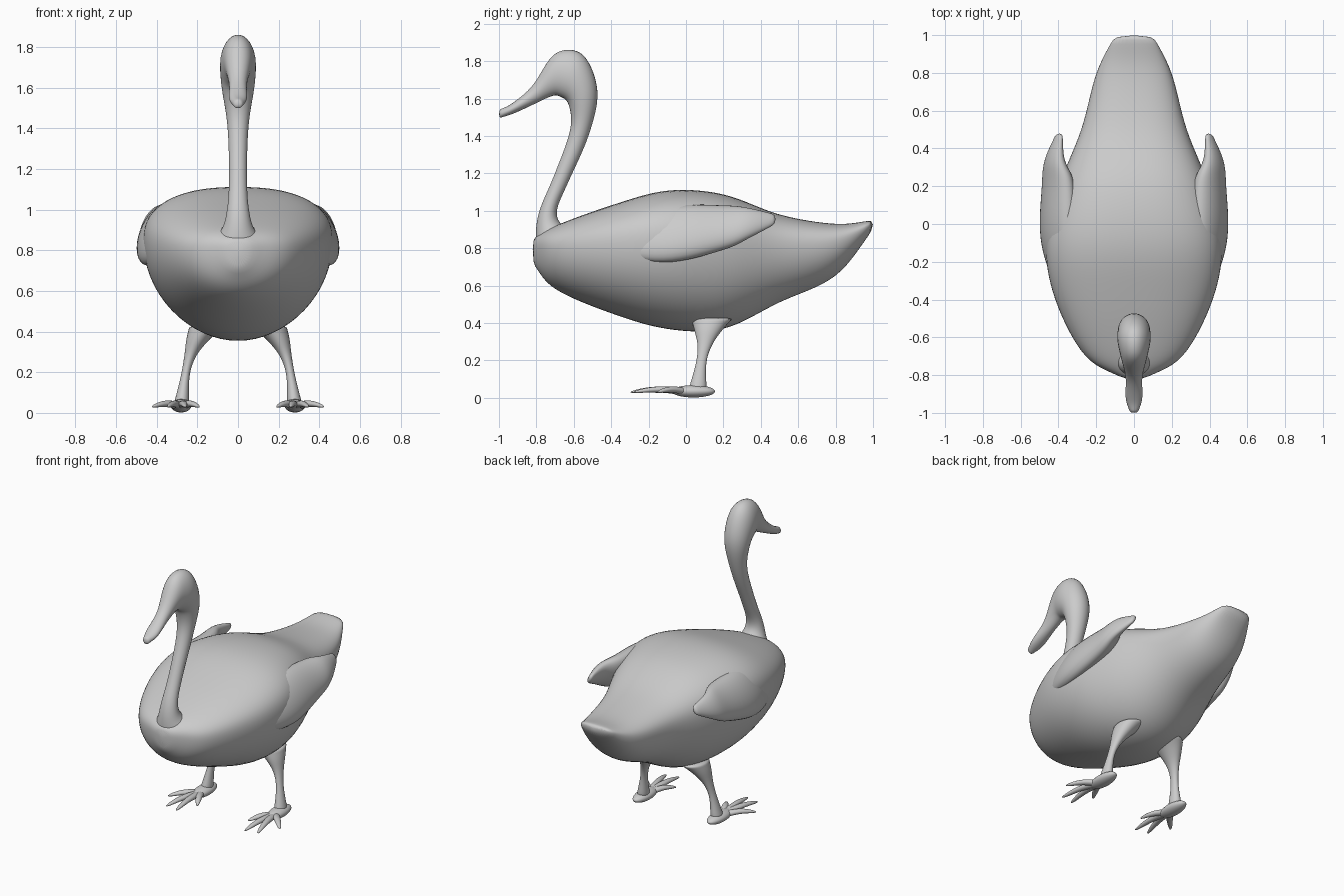
import bpy, bmesh, math
from mathutils import Vector

if "Cube" in bpy.data.objects:
    bpy.data.objects.remove(bpy.data.objects["Cube"], do_unlink=True)

grey = bpy.data.materials.new("plain grey")
grey.use_nodes = True
shade = (.6, .6, .6, 1)
grey.diffuse_color = shade
grey.node_tree.nodes["Principled BSDF"].inputs["Base Color"].default_value = shade


def spline(stations, steps=4):
    """Smooth curve through a few stations, each a tuple of any length."""
    points = [Vector(station) for station in stations]
    first = points[0] * 2 - points[1]
    last = points[-1] * 2 - points[-2]
    points = [first] + points + [last]
    samples = []
    for before, start, end, after in zip(points, points[1:], points[2:], points[3:]):
        leave, arrive = (end - before) / 2, (after - start) / 2
        for step in range(steps):
            t = step / steps
            ease = t * t * (3 - 2 * t)
            samples.append(start * (1 - ease) + end * ease
                           + leave * t * (1 - t) ** 2 - arrive * t * t * (1 - t))
    return samples + [points[-2]]


def ring(centre, across, up, down=None, sides=16, boxy=1):
    """Closed cross-section; boxy below one squares off the upper half."""
    centre, across, up = Vector(centre), Vector(across), Vector(up)
    down = up if down is None else Vector(down)
    outline = []
    for index in range(sides):
        angle = math.tau * index / sides
        c, s = math.cos(angle), math.sin(angle)
        if s > 0:
            c, s = math.copysign(abs(c) ** boxy, c), s ** boxy
        outline.append(centre + across * c + (up if s > 0 else down) * s)
    return outline


def loft(name, rings):
    """Skin the cross-sections, cap both ends and smooth the result."""
    bm = bmesh.new()
    rows = [[bm.verts.new(point) for point in outline] for outline in rings]
    for row, following in zip(rows, rows[1:]):
        for index in range(len(row)):
            bm.faces.new((row[index - 1], row[index], following[index], following[index - 1]))
    bm.faces.new(rows[0])
    bm.faces.new(rows[-1])
    bmesh.ops.recalc_face_normals(bm, faces=bm.faces)
    for face in bm.faces:
        face.smooth = True
    mesh = bpy.data.meshes.new(name)
    bm.to_mesh(mesh)
    bm.free()
    mesh.materials.append(grey)
    obj = bpy.data.objects.new(name, mesh)
    bpy.context.collection.objects.link(obj)
    subdivision = obj.modifiers.new("smooth", "SUBSURF")
    subdivision.levels = subdivision.render_levels = 1


# Body and tail: y, top, bottom, half width
body = [(-.82, .85, .72, .05), (-.7, .92, .58, .26), (-.4, 1.03, .45, .42),
        (-.1, 1.11, .365, .47), (.2, 1.09, .365, .4), (.5, .98, .51, .28),
        (.8, .93, .65, .2), (1, .95, .9, .1)]
rings = []
for y, top, bottom, width in spline(body):
    rise = (top - bottom) * .35
    rings.append(ring((0, y, top - rise), (width, 0, 0), (0, 0, rise),
                      (0, 0, top - rise - bottom), sides=32, boxy=.82))
loft("body", rings)

# Neck, head and beak: back edge y and z, front edge y and z, half width
neck = [(-.54, .87, -.79, .7, .2), (-.655, .92, -.805, .86, .09),
        (-.69, 1, -.785, 1, .055), (-.63, 1.15, -.71, 1.18, .045),
        (-.52, 1.4, -.62, 1.43, .053), (-.47, 1.64, -.63, 1.57, .083),
        (-.55, 1.84, -.68, 1.61, .09), (-.7, 1.845, -.72, 1.61, .07),
        (-.82, 1.67, -.8, 1.575, .045), (-.93, 1.575, -.92, 1.52, .045),
        (-1, 1.54, -1, 1.495, .02)]
rings = []
for back_y, back_z, front_y, front_z, width in spline(neck):
    back, front = Vector((0, back_y, back_z)), Vector((0, front_y, front_z))
    rings.append(ring((back + front) / 2, (width, 0, 0), (back - front) / 2))
loft("neck_and_head", rings)

# Folded wing: x, y, z, half thickness, half height
wing = [(.32, -.5, .82, .03, .04), (.395, -.12, .87, .09, .15), (.4, .2, .91, .085, .12),
        (.42, .34, .935, .05, .08), (.395, .48, .955, .016, .025)]

# Leg: x, y, z, radius
leg = [(.15, .14, .43, .09), (.195, .12, .365, .06), (.235, .1, .28, .03),
       (.26, .08, .18, .022), (.28, .06, .03, .04)]

# Toes: outward angle in degrees, length
toes = {"inner": (-28, .19), "middle": (-4, .3), "outer": (13, .29), "side": (43, .21)}

for side, sign in (("left", 1), ("right", -1)):
    loft(side + "_wing", [ring((sign * x, y, z), (thick, 0, -sign * thick / 4),
                               (-sign * high / 4, 0, high))
                          for x, y, z, thick, high in spline(wing)])
    loft(side + "_leg", [ring((sign * x, y, z), (radius, 0, 0), (0, radius * 1.3, 0))
                         for x, y, z, radius in spline(leg)])

    # Rounded pad from the heel to the root of the toes
    bpy.ops.mesh.primitive_uv_sphere_add(location=(sign * .28, .04, .035))
    pad = bpy.context.object
    pad.name = side + "_foot_pad"
    pad.scale = (.05, .115, .033)
    pad.data.materials.append(grey)
    bpy.ops.object.shade_smooth_by_angle()

    # Slender blunt toes fanned out from the pad
    for name, (degrees, length) in toes.items():
        angle = math.radians(degrees) * sign
        forward = Vector((math.sin(angle), -math.cos(angle), 0))
        across = Vector((-forward.y, forward.x, 0))
        root = Vector((sign * .28, 0, .03))
        rings = []
        for step in range(9):
            t = step / 8
            radius = .024 * math.sqrt(1.1 - t ** 4) * (1 - t / 3)
            lift = Vector((0, 0, .015 * math.sin(math.pi * t)))
            rings.append(ring(root + forward * length * t + lift,
                              across * radius, (0, 0, radius * .8)))
        loft(side + "_" + name + "_toe", rings)
